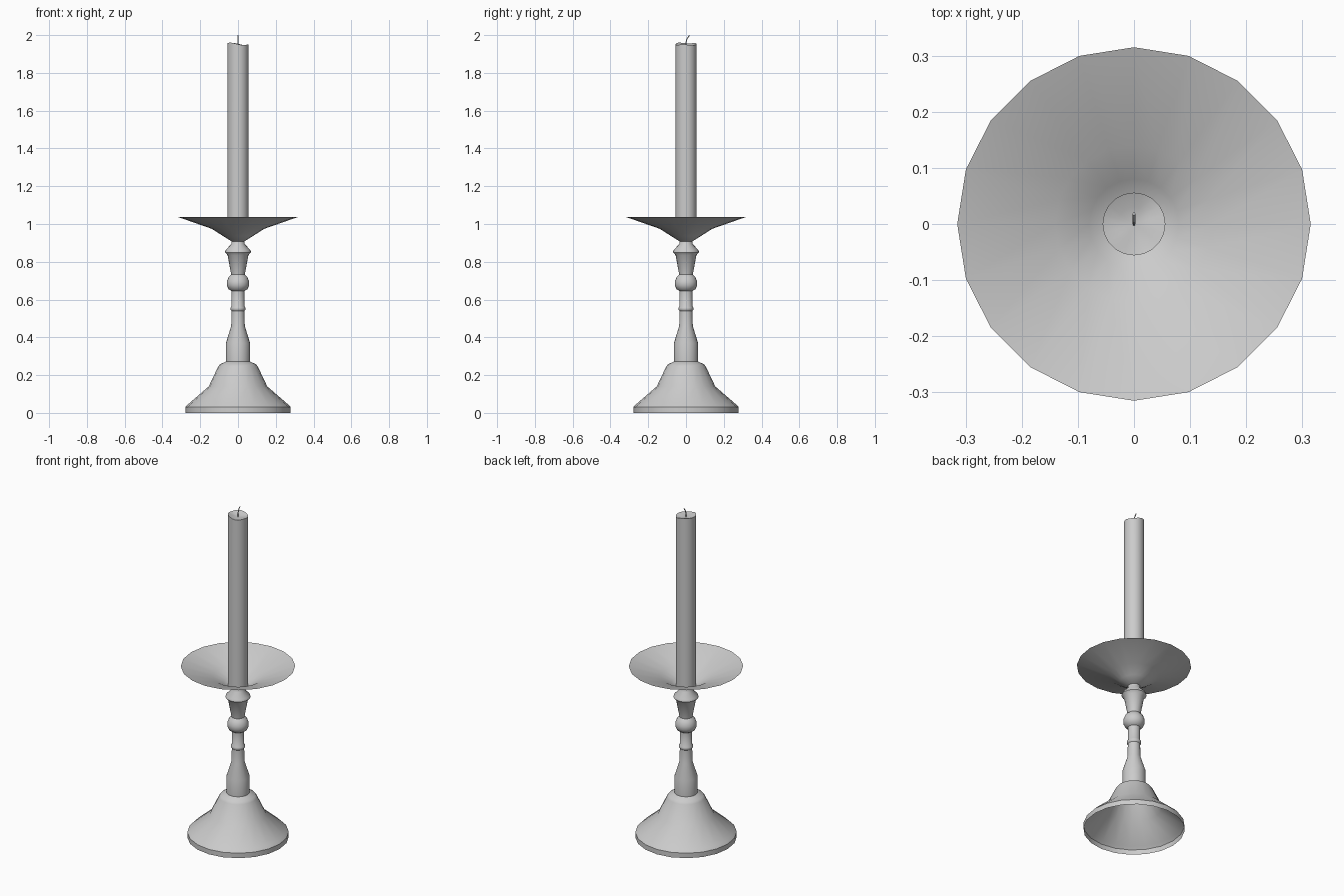
import bpy, bmesh, math

if "Cube" in bpy.data.objects:
    bpy.data.objects.remove(bpy.data.objects["Cube"])

SIDES = 20


def finish(name, bm, angle=40):
    bmesh.ops.recalc_face_normals(bm, faces=bm.faces)
    mesh = bpy.data.meshes.new(name)
    bm.to_mesh(mesh)
    bm.free()
    obj = bpy.data.objects.new(name, mesh)
    bpy.context.collection.objects.link(obj)
    bpy.ops.object.select_all(action='DESELECT')
    obj.select_set(True)
    bpy.context.view_layer.objects.active = obj
    bpy.ops.object.shade_smooth_by_angle(angle=math.radians(angle))
    return obj


def lathe(bm, profile, height=None):
    """Rings of vertices joined by quads; height(angle) offsets z when given."""
    rings = []
    for i, (r, z) in enumerate(profile):
        ring = []
        for k in range(SIDES):
            a = 2 * math.pi * k / SIDES
            dz = height(a, i) if height else 0
            ring.append(bm.verts.new((r * math.cos(a), r * math.sin(a), z + dz)))
        rings.append(ring)
    for lo, hi in zip(rings, rings[1:]):
        for k in range(SIDES):
            n = (k + 1) % SIDES
            bm.faces.new((lo[k], lo[n], hi[n], hi[k]))
    return rings


# Turned holder: hollow foot, stem with knops, neck
bm = bmesh.new()
lathe(bm, [(0.279, 0), (0.279, 0.03), (0.265, 0.045), (0.155, 0.14),
           (0.105, 0.245), (0.096, 0.257), (0.064, 0.272), (0.064, 0.37),
           (0.036, 0.46), (0.034, 0.54), (0.039, 0.546), (0.039, 0.558),
           (0.034, 0.564), (0.034, 0.645), (0.05, 0.655), (0.059, 0.675),
           (0.059, 0.695), (0.05, 0.718), (0.036, 0.732), (0.055, 0.835),
           (0.069, 0.85), (0.066, 0.862), (0.036, 0.893), (0.034, 0.908)])
finish("holder_stem_and_foot", bm)

# Drip plate: thin flared dish
bm = bmesh.new()
rings = lathe(bm, [(0.034, 0.908), (0.08, 0.937), (0.14, 0.975), (0.315, 1.036)])
bm.faces.new(rings[0])
finish("drip_plate", bm)

# Candle with an uneven melted top
def melt(a, i):
    weight = (0, 1, 0.5)[i]
    return weight * (-0.006 * math.cos(a) + 0.003 * math.cos(3 * a + 0.6))


bm = bmesh.new()
rings = lathe(bm, [(0.056, 0.922), (0.056, 1.953), (0.03, 1.945)], melt)
bm.faces.new(rings[0])
tip = bm.verts.new((0, 0, 1.943))
for k in range(SIDES):
    bm.faces.new((rings[2][k], rings[2][(k + 1) % SIDES], tip))
finish("candle", bm)

# Wick curling towards the back
curve = bpy.data.curves.new("wick", 'CURVE')
curve.dimensions = '3D'
curve.bevel_depth = 0.003
curve.bevel_resolution = 1
curve.use_fill_caps = True
path = [(0, 0, 1.935), (0, 0.001, 1.965), (0, 0.005, 1.98), (0, 0.018, 1.998)]
spline = curve.splines.new('POLY')
spline.points.add(len(path) - 1)
for point, co in zip(spline.points, path):
    point.co = (*co, 1)
wick = bpy.data.objects.new("wick", curve)
bpy.context.collection.objects.link(wick)
